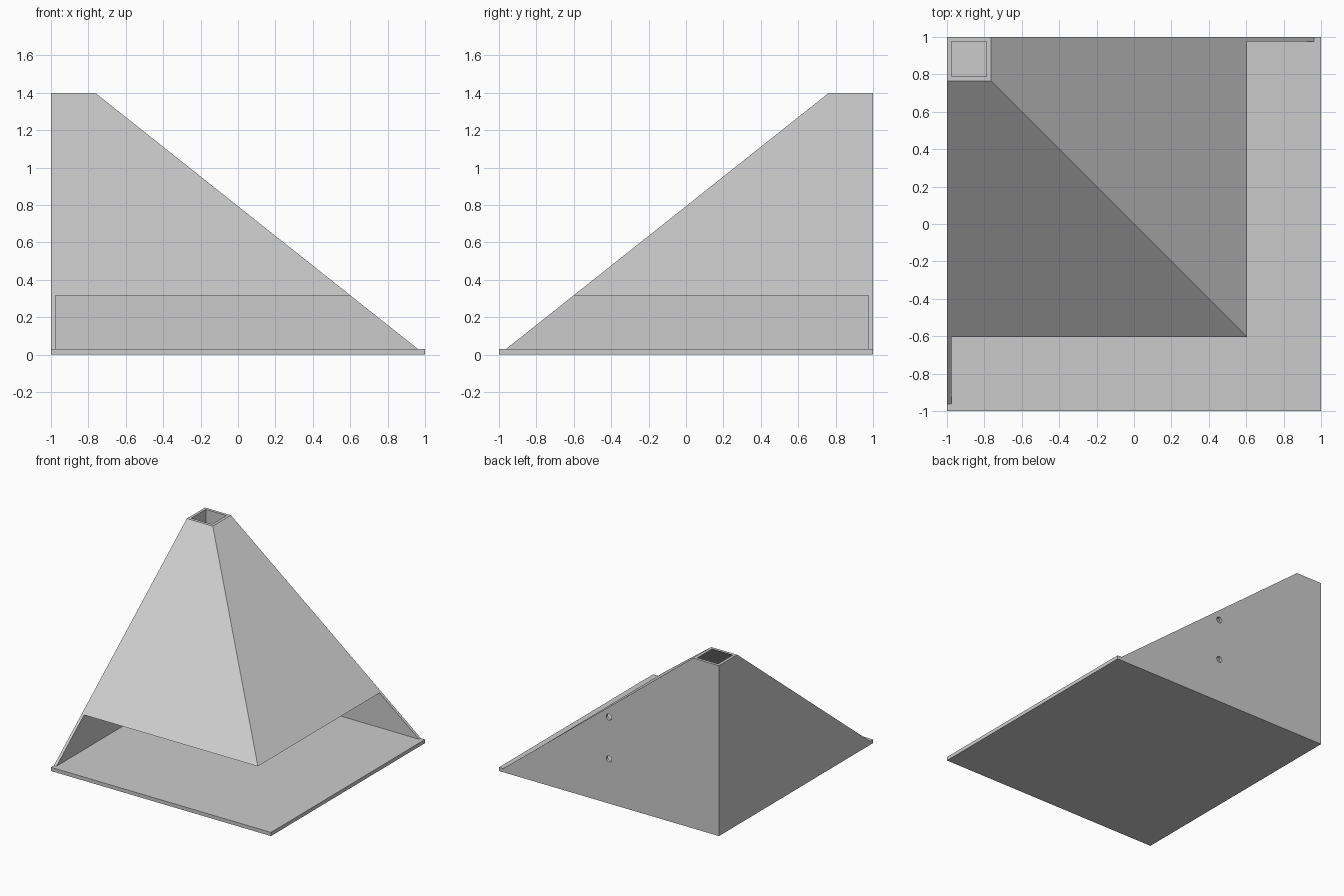
import bpy, bmesh, math
from mathutils import Matrix

cube = bpy.data.objects.get("Cube")
if cube:
    bpy.data.objects.remove(cube, do_unlink=True)

grey = bpy.data.materials.new("light_grey")
grey.use_nodes = True
grey.diffuse_color = (0.6, 0.6, 0.6, 1)
grey.node_tree.nodes["Principled BSDF"].inputs["Base Color"].default_value = (0.6, 0.6, 0.6, 1)

WALL = 0.023       # upright wall thickness
BASE = 0.03        # tray thickness
LOW, TOP = 0.315, 1.4


def reach(z):
    """Half-plan position of the sloping outer face at height z."""
    return 0.603 - (z - LOW) * 1.26


def finish(bm, name):
    bmesh.ops.recalc_face_normals(bm, faces=bm.faces)
    mesh = bpy.data.meshes.new(name)
    bm.to_mesh(mesh)
    bm.free()
    obj = bpy.data.objects.new(name, mesh)
    bpy.context.collection.objects.link(obj)
    mesh.materials.append(grey)
    return obj


def loft(name, lower, upper, swap=False):
    """Solid between two matching outlines; swap mirrors it across the diagonal."""
    bm = bmesh.new()
    rings = []
    for outline in (lower, upper):
        pts = [(-y, -x, z) if swap else (x, y, z) for x, y, z in outline]
        rings.append([bm.verts.new(p) for p in pts])
    a, b = rings
    bm.faces.new(a)
    bm.faces.new(b)
    for i in range(len(a)):
        j = (i + 1) % len(a)
        bm.faces.new((a[i], a[j], b[j], b[i]))
    return finish(bm, name)


# Flat square tray
square = [(-1, -1), (1, -1), (1, 1), (-1, 1)]
loft("base_tray", [(x, y, 0) for x, y in square], [(x, y, BASE) for x, y in square])

# Two upright walls meeting in the back corner
profile = [(-1, BASE), (reach(BASE), BASE), (reach(TOP), TOP), (-1, TOP)]
outer = [(x, 1, z) for x, z in profile]
inner = [(x, 1 - WALL, z) for x, z in profile]
back_wall = loft("back_wall", outer, inner)
side_profile = [(-1 + WALL, BASE)] + profile[1:3] + [(-1 + WALL, TOP)]
loft("side_wall", [(x, 1, z) for x, z in side_profile],
     [(x, 1 - WALL, z) for x, z in side_profile], swap=True)


# Sloping hopper panels, mitred along the diagonal ridge
def panel_ring(z):
    e = reach(z)
    i = e - 0.025
    return [(-1 + WALL, -e, z), (e, -e, z), (i, -i, z), (-1 + WALL, -i, z)]


loft("front_hopper_panel", panel_ring(LOW), panel_ring(TOP))
loft("side_hopper_panel", panel_ring(LOW), panel_ring(TOP), swap=True)

# Two mounting holes through the back wall
bm = bmesh.new()
for z in (0.366, 0.71):
    place = Matrix.Translation((0, 1, z)) @ Matrix.Rotation(math.pi / 2, 4, 'X')
    bmesh.ops.create_cone(bm, cap_ends=True, segments=24, radius1=0.025,
                          radius2=0.025, depth=0.1, matrix=place)
cutter = finish(bm, "hole_cutter")
cutter.hide_render = True
cut = back_wall.modifiers.new("mounting_holes", 'BOOLEAN')
cut.operation = 'DIFFERENCE'
cut.solver = 'EXACT'
cut.object = cutter

# Bake the holes and drop the cutter
depsgraph = bpy.context.evaluated_depsgraph_get()
holed = bpy.data.meshes.new_from_object(back_wall.evaluated_get(depsgraph))
back_wall.modifiers.clear()
back_wall.data = holed
bpy.data.objects.remove(cutter, do_unlink=True)
